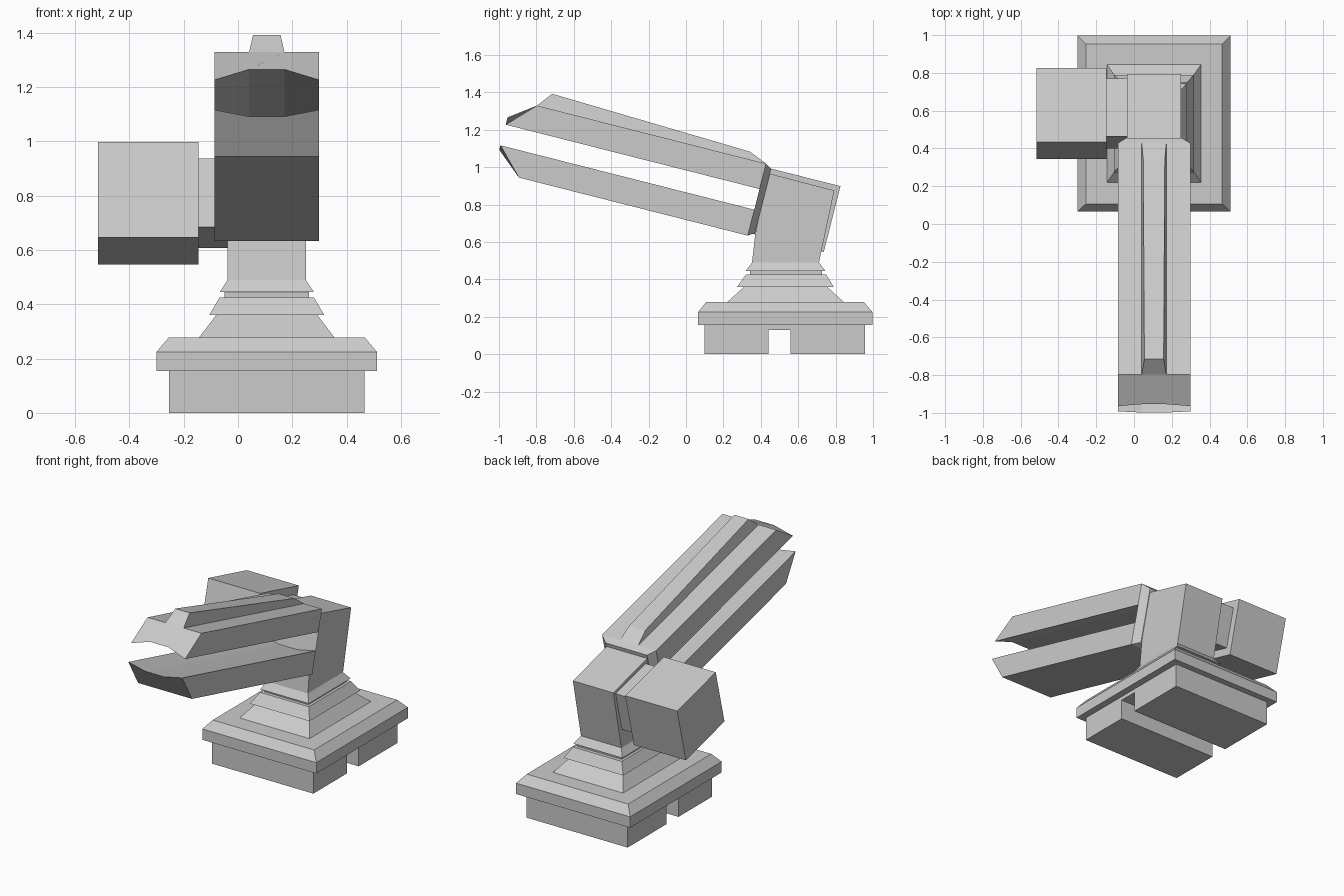
import bpy, bmesh
from math import sin, cos, radians

if "Cube" in bpy.data.objects:
    bpy.data.objects.remove(bpy.data.objects["Cube"])

A = radians(14.22)            # upward tilt of the head
CX = 0.106                    # centre line of stand and arm


def tilt(s, v):
    """Head coordinates (s forward, v up) to world (y, z)."""
    return 0.33 - s * cos(A) + v * sin(A), 0.634 + s * sin(A) + v * cos(A)


def loft(name, rings):
    """Closed solid through rings of equal point count."""
    bm = bmesh.new()
    rows = [[bm.verts.new(p) for p in r] for r in rings]
    n = len(rows[0])
    for a, b in zip(rows, rows[1:]):
        for i in range(n):
            j = (i + 1) % n
            bm.faces.new((a[i], a[j], b[j], b[i]))
    bm.faces.new(rows[0][::-1])
    bm.faces.new(rows[-1])
    bmesh.ops.recalc_face_normals(bm, faces=bm.faces)
    me = bpy.data.meshes.new(name)
    bm.to_mesh(me)
    bm.free()
    ob = bpy.data.objects.new(name, me)
    bpy.context.collection.objects.link(ob)
    return ob


def extrude_x(name, profile, x0, x1):
    return loft(name, [[(x, y, z) for y, z in profile] for x in (x0, x1)])


def tier(name, levels):
    """Stacked rectangles: (z, half width, y min, y max)."""
    return loft(name, [[(CX - h, a, z), (CX + h, a, z), (CX + h, b, z), (CX - h, b, z)]
                       for z, h, a, b in levels])


def tilted_box(name, x0, x1, length, height):
    """Box around the side pivot, turned with the head."""
    c, s = cos(A), sin(A)
    prof = [(0.585 - c * p * length / 2 + s * q * height / 2,
             0.7725 + s * p * length / 2 + c * q * height / 2)
            for p, q in ((-1, -1), (1, -1), (1, 1), (-1, 1))]
    return extrude_x(name, prof, x0, x1)


def beam(name, section):
    """Rail along the head; section holds (x offset, v, s at tip)."""
    rings = []
    for end in (0, 1):
        rings.append([(CX + x, *tilt(s if end else 0, v)) for x, v, s in section])
    return loft(name, rings)


# Slotted foot
extrude_x("foot", [(0.10, 0), (0.44, 0), (0.44, 0.13), (0.56, 0.13), (0.56, 0),
                   (0.957, 0), (0.957, 0.155), (0.10, 0.155)], CX - 0.361, CX + 0.361)

# Stepped pedestal
tier("base_plate", [(0.155, 0.406, 0.065, 0.997), (0.225, 0.406, 0.065, 0.997),
                    (0.278, 0.361, 0.107, 0.952)])
tier("pedestal_lower", [(0.278, 0.249, 0.22, 0.845), (0.36, 0.187, 0.31, 0.754)])
tier("pedestal_upper", [(0.36, 0.212, 0.273, 0.79), (0.425, 0.174, 0.32, 0.75)])
tier("collar_groove", [(0.425, 0.156, 0.342, 0.727), (0.445, 0.156, 0.342, 0.727)])
tier("collar", [(0.445, 0.174, 0.32, 0.745), (0.49, 0.144, 0.353, 0.711)])

# Leaning neck
extrude_x("neck", [(0.353, 0.49), (0.711, 0.49), (0.793, 0.875), (0.44, 0.967), (0.37, 0.64)],
          CX - 0.144, CX + 0.144)

# Side housing and its connector
tilted_box("side_connector", -0.145, -0.037, 0.315, 0.262)
tilted_box("side_housing", -0.515, -0.145, 0.405, 0.362)

# Chamfered mounting plate behind the rails
loft("mounting_plate", [[(CX + x * (0.192 - i), *tilt(s, v)) for x, v in
                         ((-1, i / 2), (1, i / 2), (1, 0.397 - i / 2), (-1, 0.397 - i / 2))]
                        for s, i in ((0, 0), (-0.034, 0.044))])

# Two rails with hollowed facing sides and slanted tips
W, M = 0.192, 0.065
beam("lower_rail", [(-W, 0, 1.262), (-M, 0, 1.262), (M, 0, 1.262), (W, 0, 1.262),
                    (W, 0.143, 1.40), (M, 0.118, 1.40), (-M, 0.118, 1.40), (-W, 0.143, 1.40)])
beam("upper_rail", [(-W, 0.397, 1.263), (-M, 0.397, 1.263), (M, 0.397, 1.263), (W, 0.397, 1.263),
                    (W, 0.257, 1.40), (M, 0.297, 1.40), (-M, 0.297, 1.40), (-W, 0.257, 1.40)])

# Raised rib on top, higher towards the front
ridge = [[(-0.065, 0.397, 0), (0.065, 0.397, 0), (0.057, 0.438, 0.099), (-0.057, 0.438, 0.099)],
         [(-0.065, 0.397, 1.263), (0.065, 0.397, 1.263), (0.051, 0.478, 1.2), (-0.051, 0.478, 1.2)]]
loft("top_rib", [[(CX + x, *tilt(s, v)) for x, v, s in r] for r in ridge])
